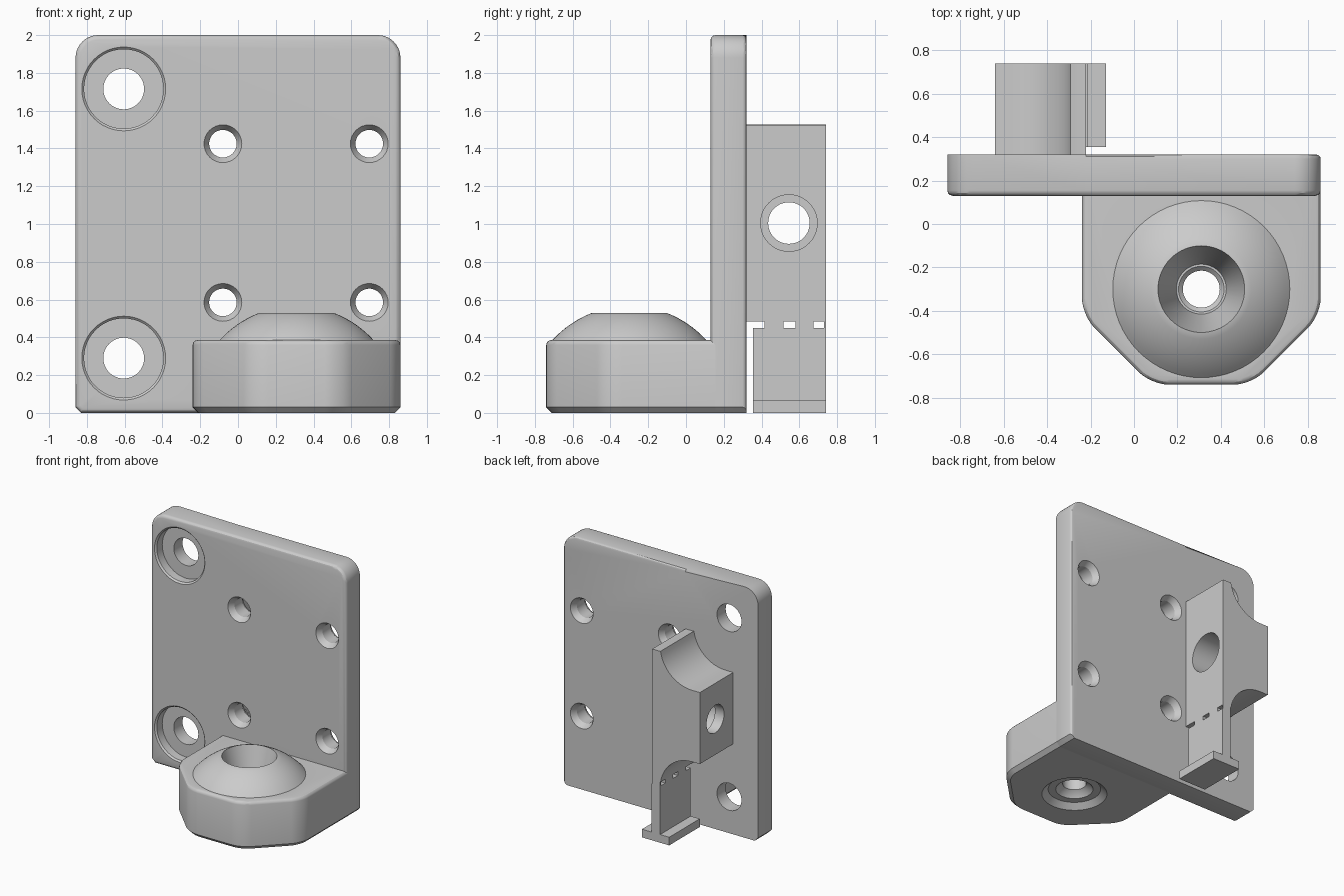
import bpy, bmesh, math
from mathutils import Vector

cube = bpy.data.objects.get("Cube")
if cube:
    bpy.data.objects.remove(cube)

grey = bpy.data.materials.new("plain_grey")
grey.use_nodes = True
COLOUR = (0.6, 0.6, 0.6, 1)
grey.diffuse_color = COLOUR
grey.node_tree.nodes["Principled BSDF"].inputs["Base Color"].default_value = COLOUR


def finish(name, bm):
    bmesh.ops.recalc_face_normals(bm, faces=bm.faces)
    mesh = bpy.data.meshes.new(name)
    bm.to_mesh(mesh)
    bm.free()
    mesh.materials.append(grey)
    ob = bpy.data.objects.new(name, mesh)
    bpy.context.scene.collection.objects.link(ob)
    return ob


def prism(outline, axis, lo, hi):
    """Extrude a 2D outline along the named axis, from lo to hi."""
    bm = bmesh.new()
    place = (lambda a, b: (a, lo, b)) if axis == "y" else (lambda a, b: (a, b, lo))
    face = bm.faces.new([bm.verts.new(place(a, b)) for a, b in outline])
    ext = bmesh.ops.extrude_face_region(bm, geom=[face])
    shift = Vector((0, hi - lo, 0)) if axis == "y" else Vector((0, 0, hi - lo))
    bmesh.ops.translate(bm, vec=shift, verts=[g for g in ext["geom"] if isinstance(g, bmesh.types.BMVert)])
    bmesh.ops.recalc_face_normals(bm, faces=bm.faces)
    return bm


def bevel(bm, rule, offset, segments):
    edges = [e for e in bm.edges if rule(*[v.co for v in e.verts])]
    bmesh.ops.bevel(bm, geom=edges, offset=offset, segments=segments, profile=0.5, affect="EDGES")


def lathe(name, profile, origin, direction, sides=48):
    """Solid of revolution from (radius, height) pairs."""
    bm = bmesh.new()
    turn = Vector(direction).to_track_quat("Z", "Y")
    rings = []
    for r, h in profile:
        angles = [2 * math.pi * i / sides for i in range(sides)]
        rings.append([bm.verts.new(turn @ Vector((r * math.cos(a), r * math.sin(a), h)) + Vector(origin))
                      for a in angles])
    for low, high in zip(rings, rings[1:]):
        for i in range(sides):
            j = (i + 1) % sides
            bm.faces.new((low[i], low[j], high[j], high[i]))
    bm.faces.new(rings[0])
    bm.faces.new(rings[-1])
    return finish(name, bm)


def combine(ob, other, operation):
    """Apply a boolean and remove the helper."""
    mod = ob.modifiers.new("cut", "BOOLEAN")
    mod.object, mod.operation, mod.solver = other, operation, "EXACT"
    bpy.context.view_layer.update()
    graph = bpy.context.evaluated_depsgraph_get()
    mesh = bpy.data.meshes.new_from_object(ob.evaluated_get(graph))
    ob.modifiers.clear()
    ob.data = mesh
    bpy.data.objects.remove(other)


def arc(cx, cz, r, start, end, steps):
    angles = [math.radians(start + (end - start) * i / steps) for i in range(steps + 1)]
    return [(cx + r * math.cos(a), cz + r * math.sin(a)) for a in angles]


# Back plate with rounded top corners and softened edges
W, FRONT, BACK = 0.86, 0.13, 0.32
outline = [(-W, 0.03), (-W + 0.03, 0), (W - 0.03, 0), (W, 0.03)]
outline += arc(W - 0.12, 1.88, 0.12, 0, 90, 10) + [(-0.22, 2)]
outline += arc(-W + 0.12, 1.88, 0.12, 90, 180, 10)
bm = prism(outline, "y", FRONT, BACK)
bevel(bm, lambda a, b: max(a.y, b.y) < FRONT + 0.001, 0.025, 3)
bevel(bm, lambda a, b: min(a.y, b.y) > BACK - 0.001 and min(a.x, b.x) > -0.23
      and max(a.z, b.z) > 0.1, 0.02, 3)
plate = finish("back_plate", bm)

# Counterbored mounting holes
for z in (0.29, 1.715):
    profile = [(0.23, -0.05), (0.222, 0), (0.21, 0.012), (0.21, 0.08), (0.108, 0.08), (0.108, 0.3)]
    combine(plate, lathe("cutter", profile, (-0.605, FRONT, z), (0, 1, 0)), "DIFFERENCE")

# Small holes, countersunk on both faces
for x in (-0.08, 0.695):
    for z in (0.585, 1.425):
        profile = [(0.1, -0.05), (0.1, 0), (0.073, 0.045), (0.073, 0.145), (0.1, 0.19), (0.1, 0.25)]
        combine(plate, lathe("cutter", profile, (x, FRONT, z), (0, 1, 0), 32), "DIFFERENCE")

# Projecting base with chamfered, rounded front corners
L, NOSE, TOP, REAR = -0.24, -0.74, 0.385, 0.25
bm = prism([(L, REAR), (L, -0.42), (0.08, NOSE), (0.54, NOSE), (W, -0.42), (W, REAR)], "z", 0, TOP)
bevel(bm, lambda a, b: abs(a.z - b.z) > 0.1 and a.y < 0, 0.08, 6)
bevel(bm, lambda a, b: min(a.z, b.z) > TOP - 0.001 and min(a.y, b.y) < REAR - 0.01, 0.025, 3)
bevel(bm, lambda a, b: max(a.z, b.z) < 0.001 and min(a.y, b.y) < REAR - 0.01, 0.03, 1)
base = finish("base_block", bm)

# Spherical collar on the base, with its stepped bore
CENTRE = (0.31, -0.3, 0)
rim, crown = math.asin(0.41 / 0.55), math.asin(0.2 / 0.55)
dome = [(0.41, 0.3)]
for i in range(9):
    t = rim + (crown - rim) * i / 8
    dome.append((0.55 * math.sin(t), 0.016 + 0.55 * math.cos(t)))
combine(base, lathe("collar", dome, CENTRE, (0, 0, 1), 64), "UNION")
bore = [(0.235, -0.05), (0.235, 0), (0.19, 0.04), (0.135, 0.04), (0.115, 0.065), (0.085, 0.085),
        (0.085, 0.2), (0.105, 0.22), (0.115, 0.22), (0.2, 0.53), (0.2, 0.6)]
combine(base, lathe("cutter", bore, CENTRE, (0, 0, 1), 64), "DIFFERENCE")

# Rear lug: vertically symmetric profile with concave shoulders
MID, END = 1.005, 0.74
upper = [(-0.22, 1.525), (-0.29, 1.525)] + arc(-0.57, 1.57, 0.28, -9, -90, 12) + [(-0.64, 1.29)]
lower = [(x, 2 * MID - z) for x, z in reversed(upper)]
lug = finish("rear_lug", prism(upper + lower, "y", 0.3, END))
cross = [(0.15, -0.1), (0.15, 0.34), (0.11, 0.34), (0.11, 0.5)]
combine(lug, lathe("cutter", cross, (-0.22, 0.545, MID), (-1, 0, 0)), "DIFFERENCE")


# Breakaway support: foot, web and the small tabs under the lug
def box(name, x0, x1, y0, y1, z0, z1):
    return finish(name, prism([(x0, z0), (x1, z0), (x1, z1), (x0, z1)], "y", y0, y1))


support = [box("support_foot", -0.37, -0.13, 0.355, END, 0, 0.065),
           box("support_web", -0.29, -0.215, 0.355, END, 0.06, 0.45)]
for y0, y1 in ((0.415, 0.515), (0.58, 0.675), (0.73, END)):
    support.append(box("support_tab", -0.29, -0.22, y0, y1, 0.445, 0.49))

# Smooth curved faces while keeping edges crisp
bpy.ops.object.select_all(action="DESELECT")
for ob in [plate, base, lug] + support:
    ob.select_set(True)
bpy.context.view_layer.objects.active = plate
bpy.ops.object.shade_smooth_by_angle(angle=math.radians(30))
